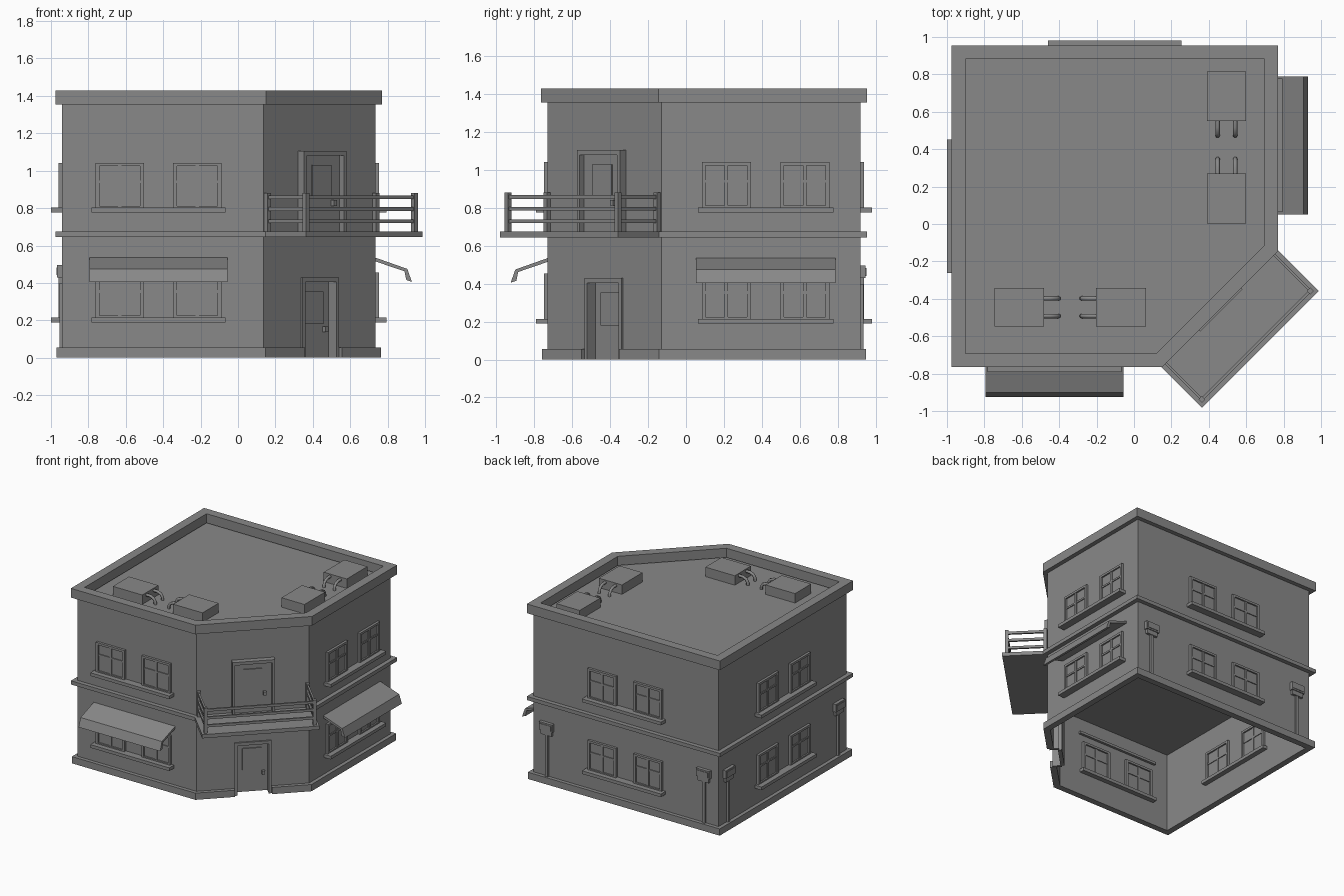
import bpy, bmesh
from mathutils import Vector, Matrix

if "Cube" in bpy.data.objects:
    bpy.data.objects.remove(bpy.data.objects["Cube"], do_unlink=True)

grey = bpy.data.materials.new("plain_grey")
grey.use_nodes = True
grey.diffuse_color = (0.25, 0.25, 0.25, 1)
grey.node_tree.nodes["Principled BSDF"].inputs["Base Color"].default_value = grey.diffuse_color

# Wall line, counter-clockwise from the front left corner
FOOT = [Vector(p) for p in ((-.94, -.73), (.135, -.73), (.735, -.13), (.735, .92), (-.94, .92))]


def finish(bm, name):
    bmesh.ops.recalc_face_normals(bm, faces=bm.faces)
    mesh = bpy.data.meshes.new(name)
    bm.to_mesh(mesh)
    bm.free()
    mesh.materials.append(grey)
    obj = bpy.data.objects.new(name, mesh)
    bpy.context.collection.objects.link(obj)
    return obj


def face_frame(x, y, tx, ty):
    """Local frame on a wall: x along it, y outwards, z up."""
    t = Vector((tx, ty, 0)).normalized()
    n = Vector((t.y, -t.x, 0))
    m = Matrix((t, n, (0, 0, 1))).transposed().to_4x4()
    m.translation = (x, y, 0)
    return m


def boxes(name, frame, parts):
    """One object from boxes given as (s0, s1, d0, d1, z0, z1)."""
    bm = bmesh.new()
    for s0, s1, d0, d1, z0, z1 in parts:
        size = Matrix.Diagonal((s1 - s0, d1 - d0, z1 - z0, 1))
        mid = Matrix.Translation(((s0 + s1) / 2, (d0 + d1) / 2, (z0 + z1) / 2))
        bmesh.ops.create_cube(bm, size=1, matrix=frame @ mid @ size)
    return finish(bm, name)


def offset(path, dist, closed):
    out, n = [], len(path)
    for i, p in enumerate(path):
        dirs = []
        if closed or i > 0:
            dirs.append((p - path[i - 1]).normalized())
        if closed or i < n - 1:
            dirs.append((path[(i + 1) % n] - p).normalized())
        norms = [Vector((d.y, -d.x)) for d in dirs]
        miter = sum(norms, Vector((0, 0))).normalized()
        out.append(p + miter * dist / miter.dot(norms[0]))
    return out


def band(name, path, inner, outer, z0, z1, closed=True):
    """Wall-like strip that follows a path."""
    bm = bmesh.new()
    a, b = offset(path, inner, closed), offset(path, outer, closed)
    rings = [[bm.verts.new((*p, z)) for p, z in ((i, z0), (o, z0), (o, z1), (i, z1))]
             for i, o in zip(a, b)]
    for i in range(len(rings) if closed else len(rings) - 1):
        r, q = rings[i], rings[(i + 1) % len(rings)]
        for k in range(4):
            bm.faces.new((r[k], r[k - 1], q[k - 1], q[k]))
    if not closed:
        bm.faces.new(rings[0])
        bm.faces.new(rings[-1])
    return finish(bm, name)


def slab(name, dist, z0, z1):
    bm = bmesh.new()
    face = bm.faces.new([bm.verts.new((*p, z0)) for p in offset(FOOT, dist, True)])
    top = bmesh.ops.extrude_face_region(bm, geom=[face])["geom"]
    verts = [v for v in top if isinstance(v, bmesh.types.BMVert)]
    bmesh.ops.translate(bm, verts=verts, vec=(0, 0, z1 - z0))
    return finish(bm, name)


front = face_frame(-.425, -.73, 1, 0)
right = face_frame(.735, .42, 0, 1)
back = face_frame(-.1025, .92, -1, 0)
left = face_frame(-.94, .095, 0, -1)
corner = face_frame(.435, -.43, 1, 1)

# Shell, with an opening for the street door
walls = band("walls", FOOT, -.02, 0, 0, 1.4)
cutter = boxes("door_cutter", corner, [(-.12, .12, -.2, .2, -.1, .41)])
mod = walls.modifiers.new("door_opening", 'BOOLEAN')
mod.operation, mod.object, mod.solver = 'DIFFERENCE', cutter, 'EXACT'
bpy.context.view_layer.objects.active = walls
bpy.ops.object.modifier_apply(modifier=mod.name)
bpy.data.objects.remove(cutter, do_unlink=True)

# Plinth broken at the door, belt course, parapet, floors
gap = [(corner @ Vector((s, 0, 0))).to_2d() for s in (.14, -.14)]
band("plinth", [gap[0], *FOOT[2:], *FOOT[:2], gap[1]], -.02, .03, 0, .055, closed=False)
band("belt_course", FOOT, -.01, .035, .645, .675)
band("parapet", FOOT, -.038, .035, 1.355, 1.43)
slab("upper_floor", -.01, .65, .67)
slab("roof_deck", -.01, 1.33, 1.348)


def window(name, frame, s, z):
    w, h, d = .129, .24, .02
    x0, x1, z1 = s - w, s + w, z + h
    bar = (-.04, d)
    boxes(name, frame, [
        (x0, x1, -.028, .008, z, z1),
        (x0, x0 + .02, *bar, z, z1), (x1 - .02, x1, *bar, z, z1),
        (x0 + .02, x1 - .02, *bar, z1 - .018, z1), (x0 + .02, x1 - .02, *bar, z, z + .01),
        (s - .009, s + .009, -.034, .016, z + .01, z1 - .018),
        (x0 + .02, x1 - .02, -.034, .015, z1 - .108, z1 - .094)])


# Window pairs with shared sills on both storeys
for side, frame in (("front", front), ("right", right), ("back", back), ("left", left)):
    for storey, z in (("lower", .215), ("upper", .802)):
        for s in (-.207, .207):
            window(f"{side}_{storey}_window", frame, s, z)
        boxes(f"{side}_{storey}_sill", frame, [(-.357, .357, -.06, .06, z - .026, z)])

# Awnings over the shop windows
AWNING = [(-.04, .535), (0, .535), (.17, .475), (.195, .405), (.165, .415), (.155, .462),
          (0, .515), (-.04, .515)]
for side, frame in (("front", front), ("right", right)):
    bm = bmesh.new()
    ends = [[bm.verts.new(frame @ Vector((s, d, z))) for d, z in AWNING] for s in (-.368, .368)]
    for i in range(len(AWNING)):
        bm.faces.new((ends[0][i - 1], ends[0][i], ends[1][i], ends[1][i - 1]))
    for end in ends:
        bm.faces.new(end)
    finish(bm, f"{side}_awning")

# Meter boxes with conduits
for side, frame in (("back", back), ("left", left)):
    for s in (-.71, .71):
        boxes(f"{side}_meter_box", frame, [
            (s - .06, s + .06, -.01, .027, .43, .495), (s - .05, s + .05, -.01, .02, .395, .43),
            (s - .05, s + .05, .02, .031, .442, .483),
            (s - .012, s + .012, -.01, .015, .02, .395)])


def door(name, w, z0, z1, face, rim, deep):
    """Door leaf with raised panel, handle and surround."""
    boxes(name + "_surround", corner, [
        (-w, .02 - w, deep, rim, z0, z1), (w - .02, w, deep, rim, z0, z1),
        (.02 - w, w - .02, deep, rim, z1 - .025, z1)])
    boxes(name, corner, [
        (.02 - w, w - .02, face - .03, face, z0, z1 - .025),
        (-.072, .072, face, face + .008, z1 - .25, z1 - .075),
        (.075, .098, face, face + .022, z1 - .293, z1 - .263)])


door("street_door", .138, 0, .43, -.05, .012, -.06)
door("balcony_door", .16, .67, 1.105, .012, .045, -.02)

# Balcony slab, posts and rails
boxes("balcony_slab", corner, [(-.441, .441, -.02, .34, .645, .675)])
P, D0, D1 = .41, .018, .308
boxes("balcony_posts", corner, [
    (s - .013, s + .013, d - .013, d + .013, .675, .88) for s in (-P, P) for d in (D0, D1)])
rails = []
for z in (.72, .785, .848):
    rails += [(s - .007, s + .007, D0, D1, z, z + .02) for s in (-P, P)]
    rails.append((-P, P, D1 - .007, D1 + .007, z, z + .02))
boxes("balcony_rails", corner, rails)


def roof_unit(x, y, tx, ty):
    """Cooling unit with two pipes bending down to the deck."""
    frame = face_frame(x, y, tx, ty)
    boxes("cooling_unit", frame, [(-.133, .133, -.104, .104, 1.34, 1.425)])
    for d in (-.047, .047):
        curve = bpy.data.curves.new("cooling_pipe", 'CURVE')
        curve.dimensions = '3D'
        curve.bevel_depth, curve.bevel_resolution = .012, 1
        spline = curve.splines.new('POLY')
        path = ((.12, 1.405), (.165, 1.405), (.195, 1.393), (.21, 1.37), (.212, 1.34))
        spline.points.add(len(path) - 1)
        for point, (s, z) in zip(spline.points, path):
            point.co = (*(frame @ Vector((s, d, z))), 1)
        curve.materials.append(grey)
        bpy.context.collection.objects.link(bpy.data.objects.new("cooling_pipe", curve))


roof_unit(-.614, -.445, 1, 0)
roof_unit(-.069, -.445, -1, 0)
roof_unit(.494, .683, 0, -1)
roof_unit(.494, .137, 0, 1)
